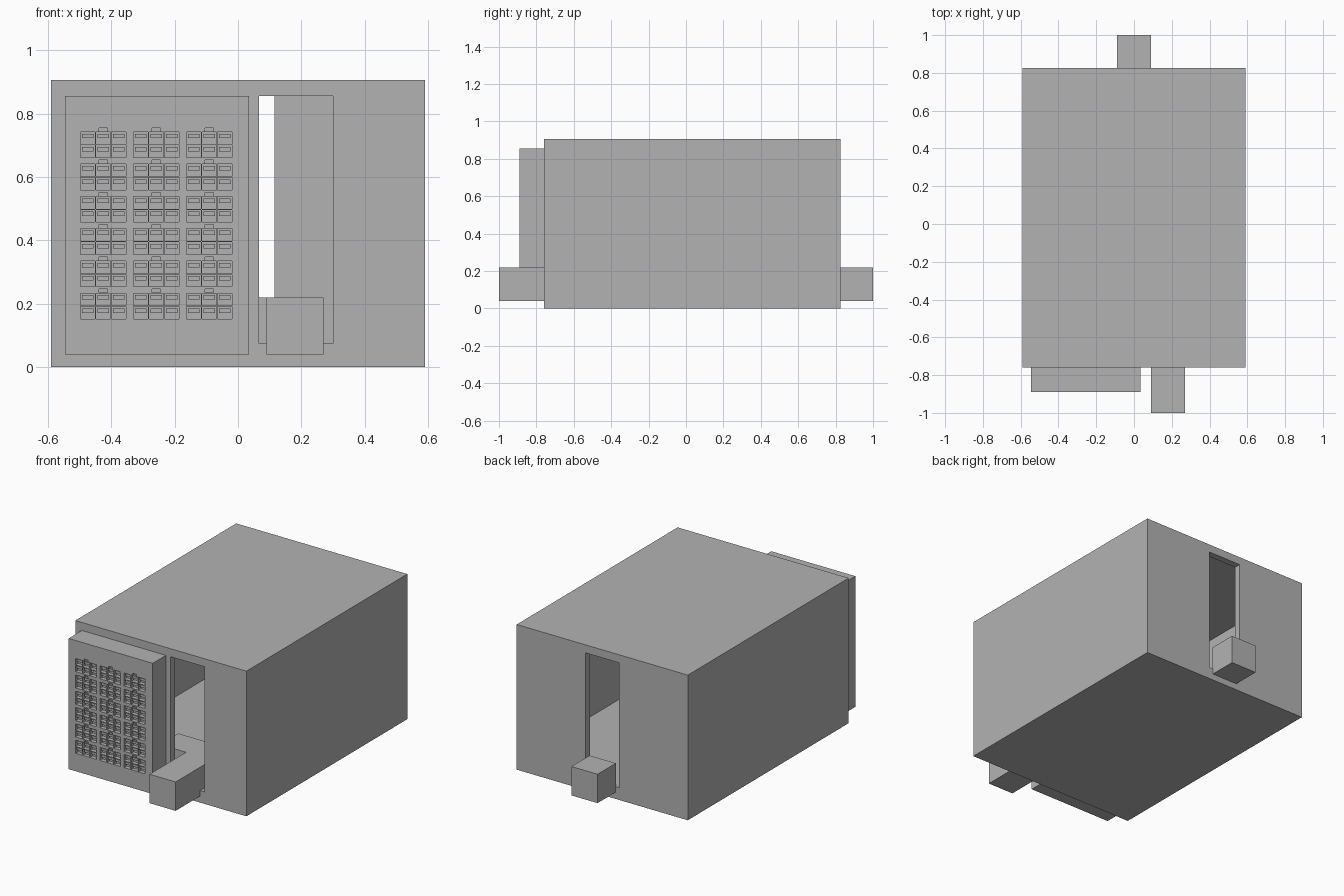
import bpy, bmesh

if "Cube" in bpy.data.objects:
    bpy.data.objects.remove(bpy.data.objects["Cube"])

grey = bpy.data.materials.new("plain grey")
grey.diffuse_color = (0.45, 0.45, 0.45, 1)
grey.use_nodes = True
grey.node_tree.nodes["Principled BSDF"].inputs["Base Color"].default_value = grey.diffuse_color


def add_boxes(name, boxes):
    """One object made of boxes given as (x0, x1, y0, y1, z0, z1)."""
    bm = bmesh.new()
    for x0, x1, y0, y1, z0, z1 in boxes:
        for v in bmesh.ops.create_cube(bm, size=1)["verts"]:
            v.co = (x1 if v.co.x > 0 else x0,
                    y1 if v.co.y > 0 else y0,
                    z1 if v.co.z > 0 else z0)
    mesh = bpy.data.meshes.new(name)
    bm.to_mesh(mesh)
    bm.free()
    mesh.materials.append(grey)
    ob = bpy.data.objects.new(name, mesh)
    bpy.context.collection.objects.link(ob)
    return ob


def add_prism(name, outline, z0, z1):
    """Flat outline in x, y raised from z0 to z1."""
    bm = bmesh.new()
    face = bm.faces.new([bm.verts.new((x, y, z0)) for x, y in outline])
    up = bmesh.ops.extrude_face_region(bm, geom=[face])["geom"]
    for v in up:
        if isinstance(v, bmesh.types.BMVert):
            v.co.z = z1
    bmesh.ops.recalc_face_normals(bm, faces=bm.faces)
    mesh = bpy.data.meshes.new(name)
    bm.to_mesh(mesh)
    bm.free()
    mesh.materials.append(grey)
    ob = bpy.data.objects.new(name, mesh)
    bpy.context.collection.objects.link(ob)
    return ob


def cut(target, boxes):
    """Subtract boxes from the target and discard the cutter."""
    cutter = add_boxes("cutter", boxes)
    cutter.hide_render = True
    mod = target.modifiers.new("cut", 'BOOLEAN')
    mod.operation = 'DIFFERENCE'
    mod.solver = 'EXACT'
    mod.object = cutter
    bpy.context.view_layer.objects.active = target
    bpy.ops.object.modifier_apply(modifier=mod.name)
    bpy.data.objects.remove(cutter)


# Hollow casing with a tall opening at the front and at the back
X, Y0, Y1, TOP = 0.59, -0.76, 0.825, 0.905
WALL = 0.042
SILL, LINTEL = 0.075, 0.855
casing = add_boxes("casing", [(-X, X, Y0, Y1, 0, TOP)])
cut(casing, [(-0.565, 0.565, Y0 + WALL, Y1 - WALL, 0.073, 0.865)])
cut(casing, [(0.067, 0.30, Y0 - 0.1, Y0 + 0.1, SILL, LINTEL)])
cut(casing, [(-0.115, 0.115, Y1 - 0.1, Y1 + 0.1, SILL, LINTEL)])

# Bent block track entering at the front, single block leaving at the back
add_prism("front_track", [(0.09, -1), (0.27, -1), (0.27, -0.46),
                          (-0.09, -0.46), (-0.09, -0.64), (0.09, -0.64)],
          0.04, 0.22)
add_boxes("back_track", [(-0.09, 0.09, 0.82, 1.0, 0.04, 0.22)])

# Control panel with 18 groups of sunken cells
FACE = -0.89
panel = add_boxes("control_panel", [(-0.545, 0.035, FACE, Y0, 0.04, 0.855)])
pockets, keys = [], []
for col in range(3):
    for row in range(6):
        left = -0.497 + col * 0.167
        top = 0.742 - row * 0.1018
        # small tab above each group
        pockets.append((left + 0.059, left + 0.086, FACE - 0.02, FACE + 0.012,
                        top + 0.002, top + 0.013))
        for i in range(3):
            for j in range(2):
                x = left + i * 0.049
                z = top - j * 0.042
                pockets.append((x, x + 0.046, FACE - 0.02, FACE + 0.025,
                                z - 0.039, z))
                # raised bar in the upper part of each cell
                keys.append((x + 0.005, x + 0.041, FACE + 0.008, FACE + 0.03,
                             z - 0.02, z - 0.006))
cut(panel, pockets)
add_boxes("cell_bars", keys)
